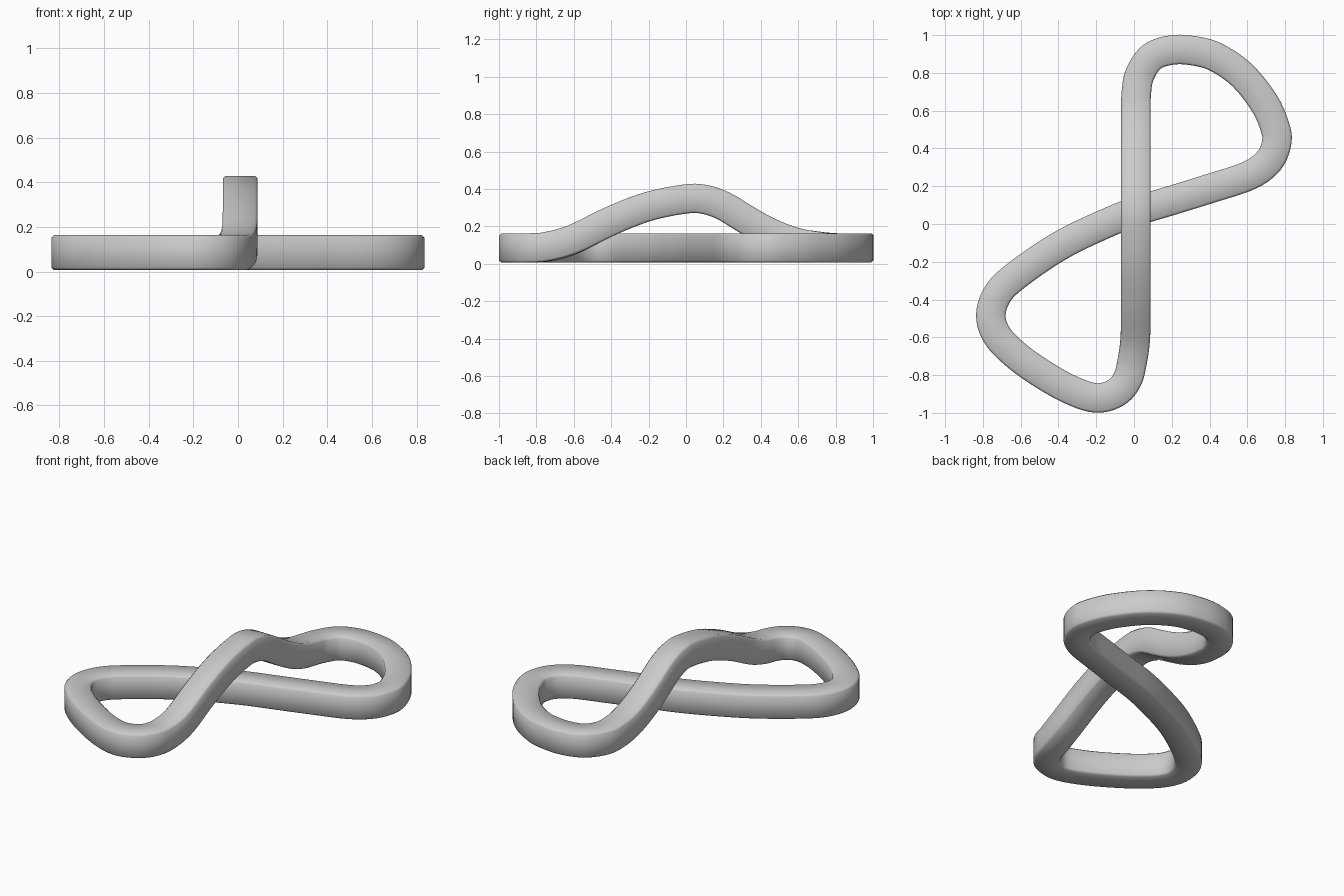
import bpy, bmesh
from mathutils import Vector

if "Cube" in bpy.data.objects:
    bpy.data.objects.remove(bpy.data.objects["Cube"])

BASE = 0.085   # centreline height of the flat parts
HALF = 0.078   # half width of the square band
CH = 0.011     # chamfer on the band edges

# Flat run: round the back lobe, under the bridge, round the front lobe
flat = [(0.03, 0.79), (0.095, 0.885), (0.2, 0.921), (0.31, 0.918), (0.43, 0.885),
        (0.57, 0.79), (0.69, 0.64), (0.747, 0.51), (0.755, 0.43), (0.715, 0.335),
        (0.61, 0.257), (0.4, 0.187), (0.2, 0.125), (0.0, 0.063), (-0.2, -0.02),
        (-0.4, -0.12), (-0.6, -0.255), (-0.715, -0.36), (-0.758, -0.48),
        (-0.725, -0.59), (-0.63, -0.69), (-0.5, -0.785), (-0.34, -0.876),
        (-0.2, -0.921), (-0.095, -0.893), (-0.036, -0.825)]
points = [Vector((x, y, BASE)) for x, y in flat]

# Bridge run: x, y, z back up and over the crossing
bridge = [(-0.01, -0.73, 0.093), (0.007, -0.6, 0.132), (0.01, -0.4, 0.23),
          (0.01, -0.2, 0.307), (0.01, 0.0, 0.347), (0.01, 0.1, 0.344),
          (0.01, 0.2, 0.31), (0.01, 0.3, 0.25), (0.01, 0.4, 0.192),
          (0.01, 0.5, 0.145), (0.01, 0.6, 0.112), (0.012, 0.69, 0.096)]
points += [Vector(p) for p in bridge]


def smooth_loop(pts, steps):
    """Closed smooth path through the points."""
    n, out = len(pts), []
    for i in range(n):
        a, b, c, d = (pts[(i + k) % n] for k in (-1, 0, 1, 2))
        for s in range(steps):
            t = s / steps
            out.append(0.5 * (2 * b + (c - a) * t + (2 * a - 5 * b + 4 * c - d) * t * t
                              + (3 * b - a - 3 * c + d) * t ** 3))
    return out


# Chamfered square cross-section
i = HALF - CH
section = [(HALF, -i), (HALF, i), (i, HALF), (-i, HALF),
           (-HALF, i), (-HALF, -i), (-i, -HALF), (i, -HALF)]

# Sweep the section along the path, keeping its sides upright
path = smooth_loop(points, 5)
bm = bmesh.new()
rings = []
for k, p in enumerate(path):
    tangent = (path[(k + 1) % len(path)] - path[k - 1]).normalized()
    side = tangent.cross(Vector((0, 0, 1))).normalized()
    up = side.cross(tangent)
    rings.append([bm.verts.new(p + side * u + up * v) for u, v in section])
for k, ring in enumerate(rings):
    nxt = rings[(k + 1) % len(rings)]
    for j in range(8):
        m = (j + 1) % 8
        bm.faces.new((ring[j], ring[m], nxt[m], nxt[j]))
bmesh.ops.recalc_face_normals(bm, faces=bm.faces)

mesh = bpy.data.meshes.new("figure_eight_band")
bm.to_mesh(mesh)
bm.free()
band = bpy.data.objects.new("figure_eight_band", mesh)
bpy.context.collection.objects.link(band)

# Smooth shading
bpy.context.view_layer.objects.active = band
band.select_set(True)
bpy.ops.object.shade_smooth_by_angle(angle=0.9)
